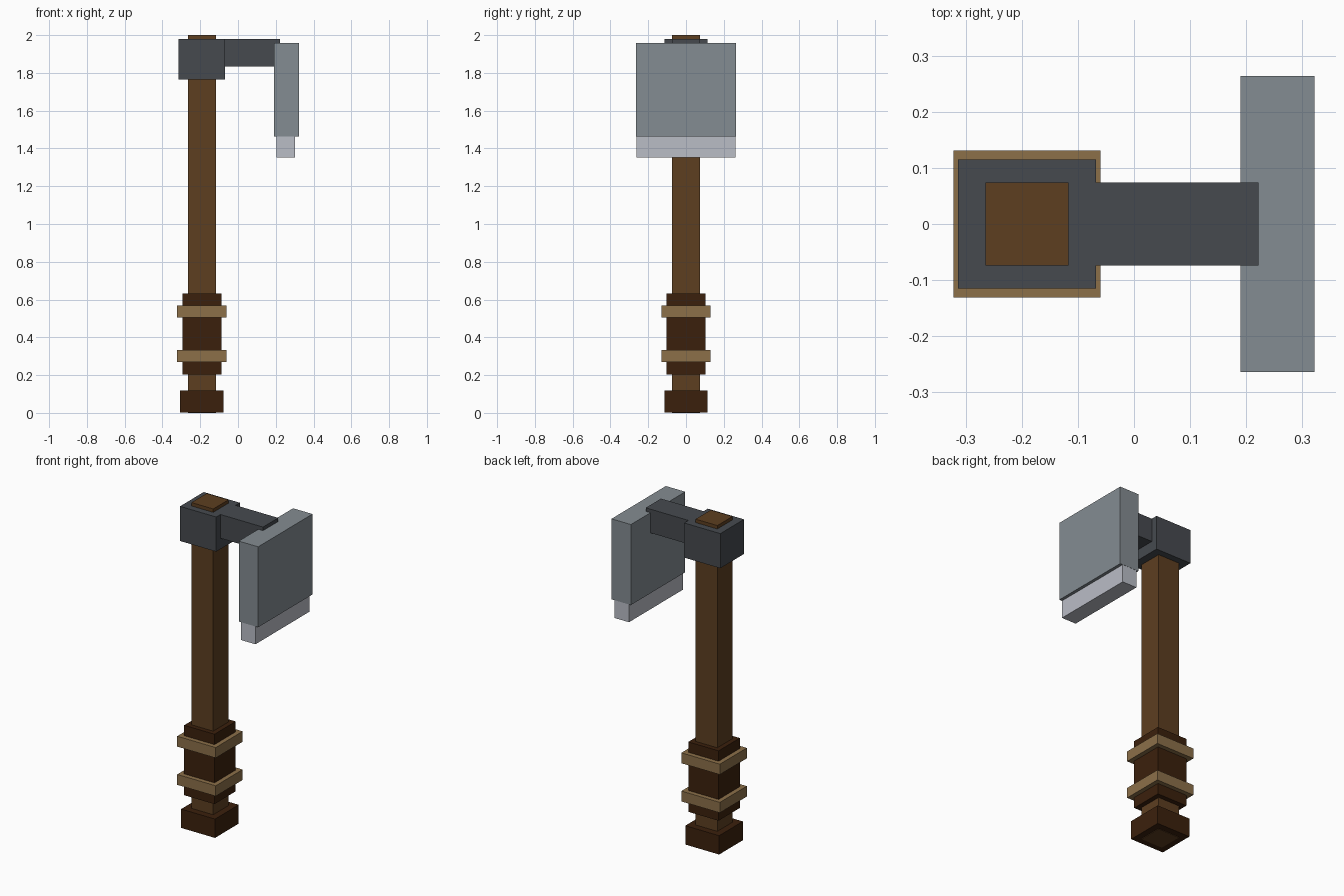
import bpy

if "Cube" in bpy.data.objects:
    bpy.data.objects.remove(bpy.data.objects["Cube"], do_unlink=True)


def material(name, hex_code):
    """Flat material from an sRGB hex colour, stored as linear values."""
    srgb = [int(hex_code[i:i + 2], 16) / 255 for i in (0, 2, 4)]
    colour = [c / 12.92 if c <= 0.04045 else ((c + 0.055) / 1.055) ** 2.4 for c in srgb] + [1]
    mat = bpy.data.materials.new(name)
    mat.use_nodes = True
    mat.diffuse_color = colour
    mat.node_tree.nodes["Principled BSDF"].inputs["Base Color"].default_value = colour
    return mat


wood = material("brown wood", "5d3e20")
leather = material("dark leather", "3b200c")
cord = material("tan cord", "8c7049")
iron = material("dark iron", "464a4f")
steel = material("grey steel", "848c92")
bright = material("bright steel", "babdc6")


def box(name, mat, x, y, z):
    """Box spanning the x and z ranges, with half depth y."""
    bpy.ops.mesh.primitive_cube_add(size=1, location=(sum(x) / 2, 0, sum(z) / 2))
    obj = bpy.context.object
    obj.name = obj.data.name = name
    obj.scale = (x[1] - x[0], 2 * y, z[1] - z[0])
    bpy.ops.object.transform_apply(location=False, rotation=False, scale=True)
    obj.data.materials.append(mat)
    return obj


AXIS = -0.191  # centre line of the handle


def sleeve(name, mat, half_x, half_y, z):
    return box(name, mat, (AXIS - half_x, AXIS + half_x), half_y, z)


# Handle, pommel and grip
sleeve("handle", wood, 0.074, 0.074, (0, 2))
sleeve("pommel", leather, 0.115, 0.115, (0.003, 0.119))
sleeve("grip", leather, 0.103, 0.103, (0.203, 0.633))

# Cord bands around the grip
for label, bottom in (("lower", 0.27), ("upper", 0.505)):
    sleeve(label + "_grip_band", cord, 0.131, 0.131, (bottom, bottom + 0.064))

# Head: collar, arm, blade and cutting edge
sleeve("collar", iron, 0.123, 0.115, (1.766, 1.979))
box("arm", iron, (AXIS + 0.123, 0.222), 0.074, (1.833, 1.979))
box("blade", steel, (0.19, 0.322), 0.264, (1.462, 1.957))
box("cutting_edge", bright, (0.204, 0.303), 0.263, (1.352, 1.47))
